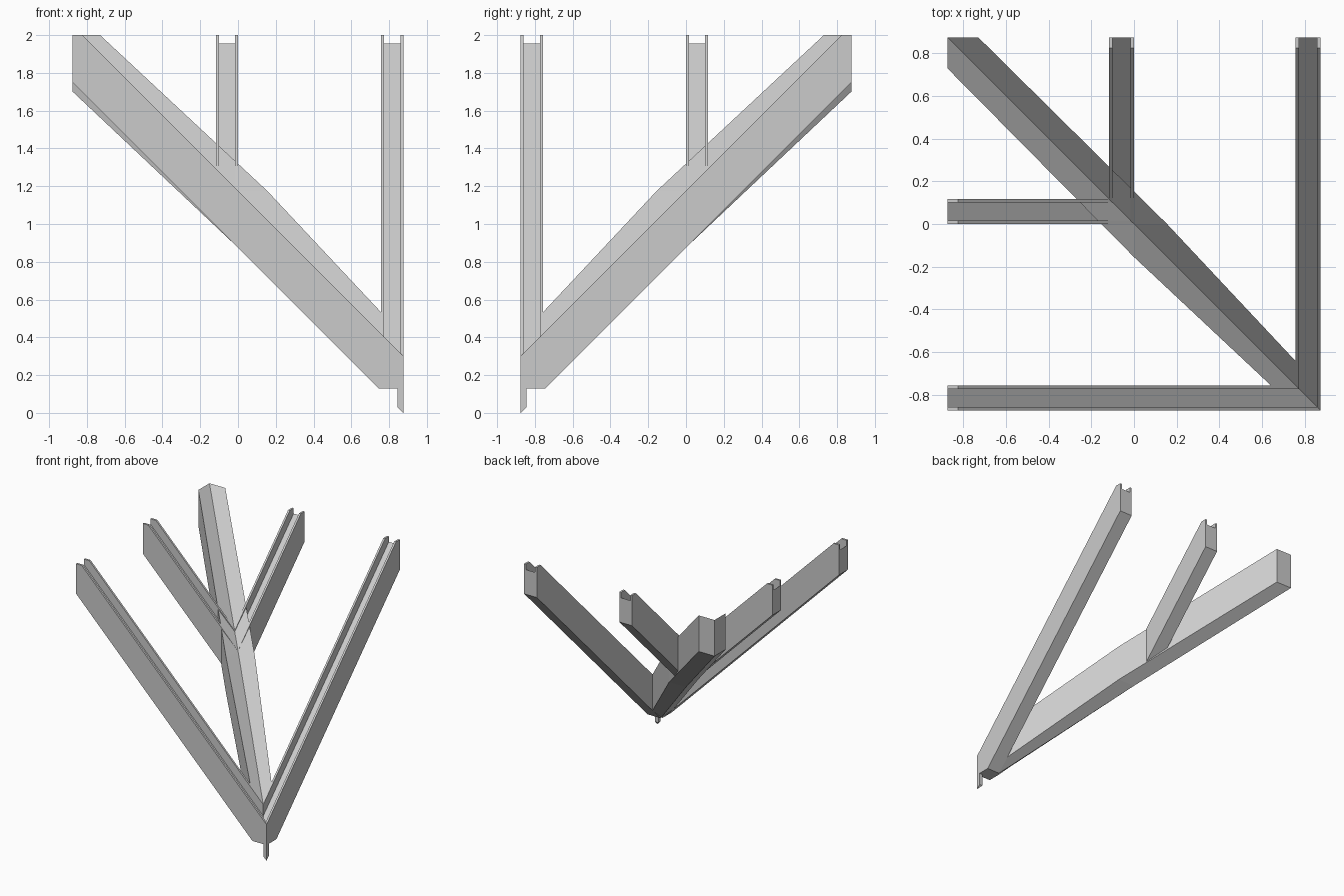
import bpy
import bmesh
from mathutils import Matrix

cube = bpy.data.objects.get("Cube")
if cube:
    bpy.data.objects.remove(cube, do_unlink=True)

HALF = 0.875        # half of the plan size
TOP = 1.175         # height of the top plane at x = 0
BOTTOM = 0.875      # height of the underside at x = 0
SEAT = 0.13         # level of the bearing cut at the foot
WIDTH = 0.117       # rafter width
LIP = 0.016         # thickness of the lips beside the groove
GROOVE = 0.095      # vertical depth of the groove

grey = bpy.data.materials.new("plain grey")
grey.use_nodes = True
grey.diffuse_color = (0.6, 0.6, 0.6, 1)
grey.node_tree.nodes["Principled BSDF"].inputs["Base Color"].default_value = (0.6, 0.6, 0.6, 1)

# Reflection across the diagonal: (x, y) -> (-y, -x)
SWAP = Matrix(((0, -1, 0, 0), (-1, 0, 0, 0), (0, 0, 1, 0), (0, 0, 0, 1)))


def prism(bm, profile, y0, y1):
    """Solid from an x-z profile swept along y."""
    face = bm.faces.new([bm.verts.new((x, y0, z)) for x, z in profile])
    swept = bmesh.ops.extrude_face_region(bm, geom=[face])["geom"]
    moved = [v for v in swept if isinstance(v, bmesh.types.BMVert)]
    bmesh.ops.translate(bm, verts=moved, vec=(0, y1 - y0, 0))
    bmesh.ops.recalc_face_normals(bm, faces=bm.faces)


def to_object(bm, name):
    mesh = bpy.data.meshes.new(name)
    bm.to_mesh(mesh)
    bm.free()
    mesh.materials.append(grey)
    obj = bpy.data.objects.new(name, mesh)
    bpy.context.collection.objects.link(obj)
    return obj


def mirror_half(bm):
    """Open the mitre faces, add the reflected half and weld the seam."""
    seam = [f for f in bm.faces if all(abs(v.co.x + v.co.y) < 1e-4 for v in f.verts)]
    bmesh.ops.delete(bm, geom=seam, context="FACES")
    copy = bmesh.ops.duplicate(bm, geom=bm.verts[:] + bm.edges[:] + bm.faces[:])["geom"]
    bmesh.ops.transform(bm, matrix=SWAP, verts=[g for g in copy if isinstance(g, bmesh.types.BMVert)])
    bmesh.ops.reverse_faces(bm, faces=[g for g in copy if isinstance(g, bmesh.types.BMFace)])
    bmesh.ops.remove_doubles(bm, verts=bm.verts, dist=1e-4)
    bmesh.ops.recalc_face_normals(bm, faces=bm.faces)


def rafter_pair(name, y0):
    """Two grooved rafters that meet in a mitre on the diagonal."""
    pin = HALF - 0.03
    profile = [(HALF, TOP - HALF), (TOP - 2, 2), (-HALF, 2), (-HALF, BOTTOM + HALF),
               (BOTTOM - SEAT, SEAT), (pin, SEAT), (pin, BOTTOM - pin), (HALF, BOTTOM - HALF)]
    bm = bmesh.new()
    prism(bm, profile, y0, y0 + WIDTH)
    cut = bmesh.ops.bisect_plane(bm, geom=bm.verts[:] + bm.edges[:] + bm.faces[:], dist=1e-5,
                                 plane_co=(0, 0, 0), plane_no=(1, 1, 0), clear_outer=True)
    edges = [g for g in cut["geom_cut"] if isinstance(g, bmesh.types.BMEdge)]
    bmesh.ops.holes_fill(bm, edges=edges, sides=0)
    bmesh.ops.recalc_face_normals(bm, faces=bm.faces)
    obj = to_object(bm, name)

    # Groove along the top
    bm = bmesh.new()
    floor = TOP - GROOVE
    prism(bm, [(1, floor - 1), (-1, floor + 1), (-1, 3), (1, 3)], y0 + LIP, y0 + WIDTH - LIP)
    cutter = to_object(bm, "groove_cutter")
    cutter.hide_render = True
    mod = obj.modifiers.new("groove", "BOOLEAN")
    mod.operation = "DIFFERENCE"
    mod.solver = "EXACT"
    mod.object = cutter
    bpy.context.view_layer.objects.active = obj
    bpy.ops.object.modifier_apply(modifier=mod.name)
    bpy.data.objects.remove(cutter, do_unlink=True)

    bm = bmesh.new()
    bm.from_mesh(obj.data)
    mirror_half(bm)
    bm.to_mesh(obj.data)
    bm.free()


def valley_beam():
    """Diagonal beam with a V-shaped top and underside, bent slightly at the middle."""
    end = HALF - WIDTH
    stations = [((end, -end), (end - 0.115, -end)),
                ((0, 0), (0, -0.155)),
                ((-HALF, HALF), (-HALF, HALF - 0.145))]
    bm = bmesh.new()
    rings = []
    for inner, outer in stations:
        ring = []
        for (x, y), base in ((inner, TOP), (outer, TOP), (outer, BOTTOM), (inner, BOTTOM)):
            slope = 1 if x > 0 else (2 - TOP) / HALF
            ring.append(bm.verts.new((x, y, max(base - slope * x, SEAT))))
        rings.append(ring)
    for a, b in zip(rings, rings[1:]):
        for i in range(4):
            j = (i + 1) % 4
            bm.faces.new((a[i], a[j], b[j], b[i]))
    bm.faces.new(rings[0])
    bm.faces.new(rings[-1])
    mirror_half(bm)
    to_object(bm, "valley_beam")


rafter_pair("outer_rafters", -HALF)
rafter_pair("middle_rafters", 0)
valley_beam()
